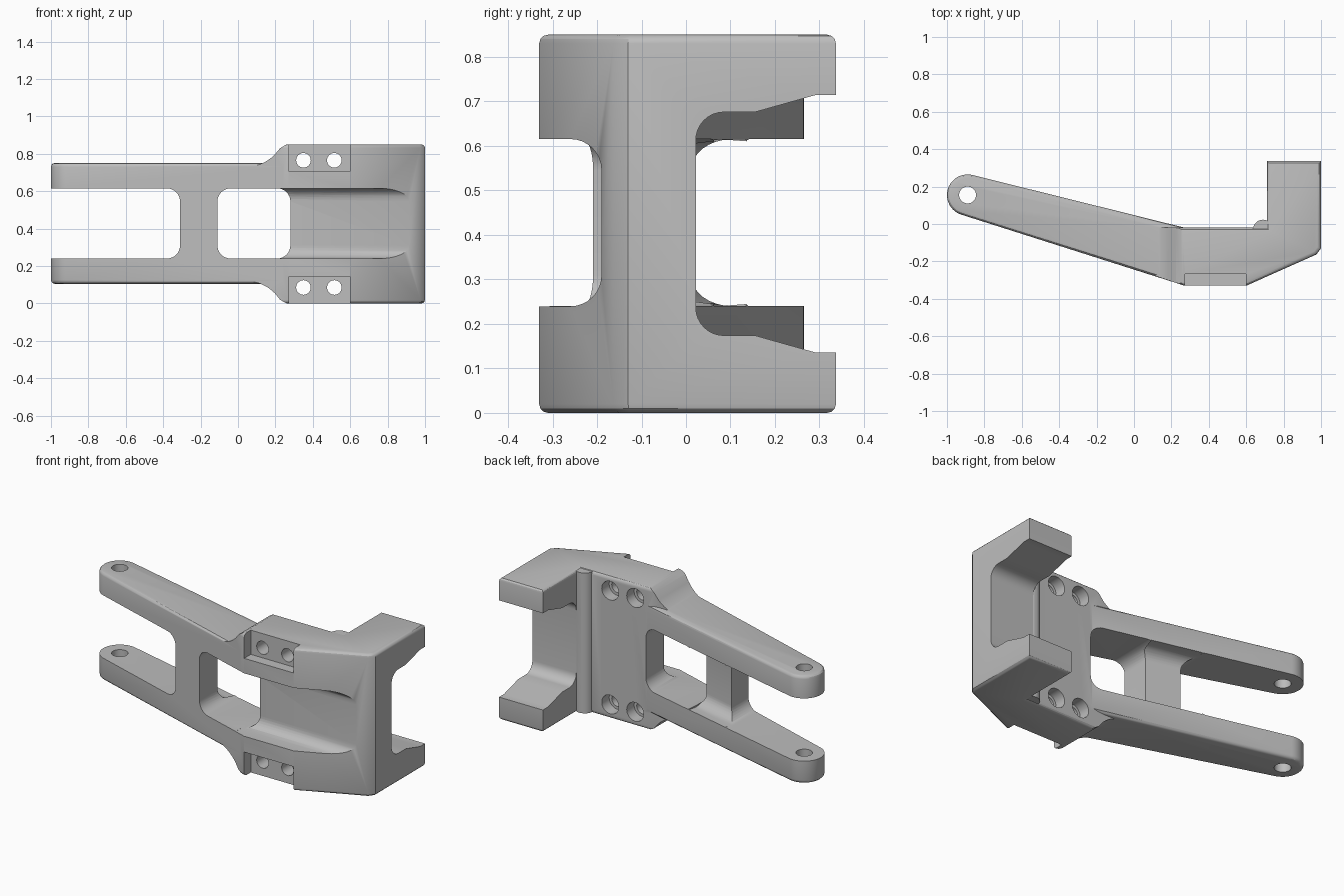
import bpy, bmesh, math
from mathutils import Matrix, Vector

if "Cube" in bpy.data.objects:
    bpy.data.objects.remove(bpy.data.objects["Cube"])

MID = 0.425  # mirror height of the bracket
SLOPE = math.atan2(-0.28, 1.13)

steel = bpy.data.materials.new("plain grey")
steel.use_nodes = True
steel.diffuse_color = (0.51, 0.51, 0.51, 1)
steel.node_tree.nodes["Principled BSDF"].inputs["Base Color"].default_value = (0.51, 0.51, 0.51, 1)
helpers = []


def prism(name, pts, axis, lo, hi, soft=0.0):
    """Extrude a 2D outline along an axis: x takes (y, z), y takes (x, z), z takes (x, y)."""
    place = {"x": lambda a, b, d: (d, a, b),
             "y": lambda a, b, d: (a, d, b),
             "z": lambda a, b, d: (a, b, d)}[axis]
    bm = bmesh.new()
    low = [bm.verts.new(place(a, b, lo)) for a, b in pts]
    high = [bm.verts.new(place(a, b, hi)) for a, b in pts]
    caps = [bm.faces.new(low), bm.faces.new(high)]
    for i in range(len(pts)):
        j = (i + 1) % len(pts)
        bm.faces.new((low[i], low[j], high[j], high[i]))
    bmesh.ops.recalc_face_normals(bm, faces=bm.faces[:])
    if soft:  # round the rims of both caps
        rims = [e for cap in caps for e in cap.edges]
        bmesh.ops.bevel(bm, geom=rims, offset=soft, offset_type="OFFSET",
                        segments=3, profile=0.5, affect="EDGES", clamp_overlap=False)
    mesh = bpy.data.meshes.new(name)
    bm.to_mesh(mesh)
    bm.free()
    mesh.materials.append(steel)
    obj = bpy.data.objects.new(name, mesh)
    bpy.context.collection.objects.link(obj)
    return obj


def arc(cx, cy, r, a0, a1, n=8):
    return [(cx + r * math.cos(math.radians(a0 + (a1 - a0) * i / n)),
             cy + r * math.sin(math.radians(a0 + (a1 - a0) * i / n))) for i in range(n + 1)]


def rounded(a0, b0, a1, b1, r):
    return (arc(a1 - r, b1 - r, r, 0, 90) + arc(a0 + r, b1 - r, r, 90, 180)
            + arc(a0 + r, b0 + r, r, 180, 270) + arc(a1 - r, b0 + r, r, 270, 360))


def circle(cx, cy, r):
    return arc(cx, cy, r, 0, 348.75, 31)


def box(a0, b0, a1, b1):
    return [(a0, b0), (a1, b0), (a1, b1), (a0, b1)]


def mirror(pts):
    return pts + [(a, 2 * MID - b) for a, b in reversed(pts)]


def boolean(cutter, op="DIFFERENCE"):
    mod = bracket.modifiers.new(cutter.name, "BOOLEAN")
    mod.operation, mod.object, mod.solver = op, cutter, "EXACT"
    cutter.hide_render = True
    helpers.append(cutter)


# Mounting plate and fork, trimmed by the flare that runs out to the arms
bracket = prism("bracket", [
    (0.02, -0.247), (0.27, -0.33), (0.6, -0.33), (0.975, -0.163), (1.0, -0.13),
    (1.0, 0.337), (0.71, 0.337), (0.71, -0.02), (0.02, -0.02)], "z", 0, 0.85, soft=0.02)
flare = [(-1.2, 0.73), (0.04, 0.73)] + arc(0.04, 0.95, 0.22, -80, -45, 6)
flare += [(0.225, 0.83), (0.25, 0.845), (0.28, 0.86), (1.2, 0.87)]
boolean(prism("flare_outline", mirror(flare), "y", -1, 1), "INTERSECT")

# Sloping arms with rounded tips, and the ridge in the fork corner
arm_plan = arc(-0.89, 0.155, 0.11, 76, 252, 20) + [(0.265, -0.328), (0.3, -0.2), (0.3, -0.027)]
boolean(prism("arms", arm_plan, "z", 0.105, 0.75, soft=0.02), "UNION")
boolean(prism("ridge", circle(0.69, -0.031, 0.054), "z", 0.006, 0.844), "UNION")

# Openings between the arms, either side of the crossbar
boolean(prism("arm_gap", rounded(-1.4, 0.24, -0.31, 0.615, 0.07), "y", -1, 1))
boolean(prism("window", rounded(-0.11, 0.24, 0.28, 0.615, 0.07), "y", -1, 1))

# Crossbar set back from the rear of the arms
recess = prism("crossbar_recess", rounded(-0.11, 0.2405, 0.5, 0.6145, 0.07), "x", -0.15, 0.15)
recess.matrix_world = Matrix.Translation(Vector((-0.21, 0.1, 0))) @ Matrix.Rotation(SLOPE, 4, "Z")
boolean(recess)

# Front channel and rear fork opening
boolean(prism("front_channel", rounded(-0.8, 0.2395, -0.19, 0.6155, 0.07), "x", 0.2, 1.2))
fork = arc(0.085, 0.613, 0.063, 180, 90) + [(0.155, 0.676), (0.29, 0.714), (0.6, 0.714)]
boolean(prism("fork_opening", mirror(fork), "x", 0.61, 1.2))

# Bolt pads and counterbored bolt holes, top and bottom
for side, sign in (("upper", 1), ("lower", -1)):
    def z(h):
        return MID + sign * h
    boolean(prism(side + "_pad", box(0.272, z(0.28), 0.598, z(0.6)), "y", -1, -0.268))
    for i, x in enumerate((0.35, 0.515)):
        boolean(prism(f"{side}_bolt_{i}", circle(x, z(0.34), 0.039), "y", -0.8, 0.4))
        boolean(prism(f"{side}_counterbore_{i}", circle(x, z(0.34), 0.056), "y", -0.09, 0.3))

# Pivot hole through both arm tips
boolean(prism("pivot_hole", circle(-0.89, 0.155, 0.045), "z", -1, 2))

# Bake the cuts, then shade smooth with crisp edges
bpy.context.view_layer.update()
baked = bpy.data.meshes.new_from_object(bracket.evaluated_get(bpy.context.evaluated_depsgraph_get()))
bracket.modifiers.clear()
bracket.data = baked
for obj in helpers:
    bpy.data.objects.remove(obj)
bpy.ops.object.select_all(action="DESELECT")
bracket.select_set(True)
bpy.context.view_layer.objects.active = bracket
bpy.ops.object.shade_smooth_by_angle(angle=math.radians(30))
